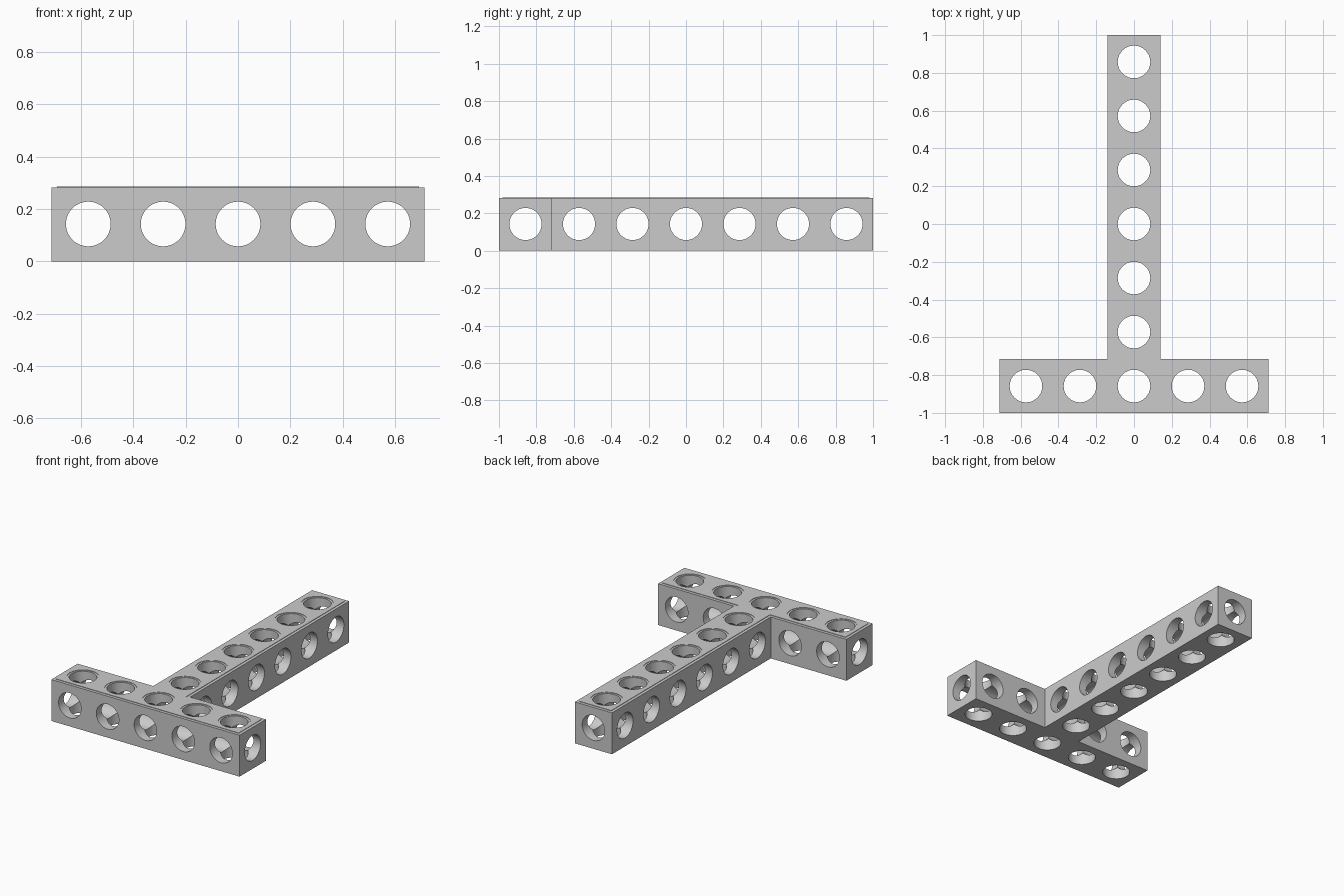
import bpy, bmesh, math
from mathutils import Matrix, Vector

cube = bpy.data.objects.get("Cube")
if cube:
    bpy.data.objects.remove(cube, do_unlink=True)

PITCH = 0.286          # hole spacing
HALF = 0.14            # half width of the stem
BAR_X = 0.712          # half length of the crossbar
BAR_BACK = -0.716      # rear face of the crossbar
BAR_Y = -3 * PITCH     # hole row of the crossbar
HEIGHT = 0.283
MID = 0.143
SEGMENTS = 48

grey = bpy.data.materials.new("light_grey")
grey.use_nodes = True
colour = (0.6, 0.6, 0.6, 1)
grey.diffuse_color = colour
grey.node_tree.nodes["Principled BSDF"].inputs["Base Color"].default_value = colour


def add_object(name, bm):
    mesh = bpy.data.meshes.new(name)
    bmesh.ops.recalc_face_normals(bm, faces=bm.faces)
    bm.to_mesh(mesh)
    bm.free()
    obj = bpy.data.objects.new(name, mesh)
    mesh.materials.append(grey)
    bpy.context.collection.objects.link(obj)
    return obj


def tee_prism(name, inset, bottom, top):
    """Extrude the T outline, shrunk by inset."""
    stem, bar = HALF - inset, BAR_X - inset
    front, step, back = -1 + inset, BAR_BACK - inset, 1 - inset
    right = [(bar, front), (bar, step), (stem, step), (stem, back)]
    outline = right + [(-x, y) for x, y in reversed(right)]
    bm = bmesh.new()
    face = bm.faces.new([bm.verts.new((x, y, bottom)) for x, y in outline])
    side = bmesh.ops.extrude_face_region(bm, geom=[face])["geom"]
    verts = [v for v in side if isinstance(v, bmesh.types.BMVert)]
    bmesh.ops.translate(bm, verts=verts, vec=(0, 0, top - bottom))
    return add_object(name, bm)


def drill(target, axis, radius, holes):
    """Cut a row of round holes; holes lists (centre, length)."""
    bm = bmesh.new()
    turn = Vector((0, 0, 1)).rotation_difference(Vector(axis)).to_matrix().to_4x4()
    for centre, length in holes:
        bmesh.ops.create_cone(bm, cap_ends=True, segments=SEGMENTS,
                              radius1=radius, radius2=radius, depth=length,
                              matrix=Matrix.Translation(centre) @ turn)
    cutter = add_object("hole_cutter", bm)
    cutter.hide_render = True
    mod = target.modifiers.new("holes", "BOOLEAN")
    mod.operation = "DIFFERENCE"
    mod.solver = "EXACT"
    mod.object = cutter
    bpy.context.view_layer.objects.active = target
    bpy.ops.object.modifier_apply(modifier=mod.name)
    bpy.data.objects.remove(cutter, do_unlink=True)


# Hole positions along the stem and the crossbar
stem_rows = [i * PITCH for i in range(-2, 4)]
bar_columns = [i * PITCH for i in range(-2, 3)]
vertical = [((0, y, MID), 1) for y in stem_rows]
vertical += [((x, BAR_Y, MID), 1) for x in bar_columns]
crosswise = [((0, y, MID), 0.5) for y in stem_rows] + [((0, BAR_Y, MID), 2)]
lengthwise = [((x, BAR_Y, MID), 0.5) for x in bar_columns if x]
lengthwise += [((0, 0, MID), 2.5)]

# Beam drilled along all three axes
beam = tee_prism("tee_beam", 0, 0, HEIGHT)
drill(beam, (0, 0, 1), 0.0862, vertical)
drill(beam, (1, 0, 0), 0.0858, crosswise)
drill(beam, (0, 1, 0), 0.0854, lengthwise)

# Thin raised face on top, set back from the edges and the holes
panel = tee_prism("top_panel", 0.02, HEIGHT - 0.003, HEIGHT + 0.003)
drill(panel, (0, 0, 1), 0.1, vertical)

# Smooth bores with crisp rims
for obj in (beam, panel):
    bpy.ops.object.select_all(action="DESELECT")
    obj.select_set(True)
    bpy.context.view_layer.objects.active = obj
    bpy.ops.object.shade_smooth_by_angle(angle=math.radians(25))
